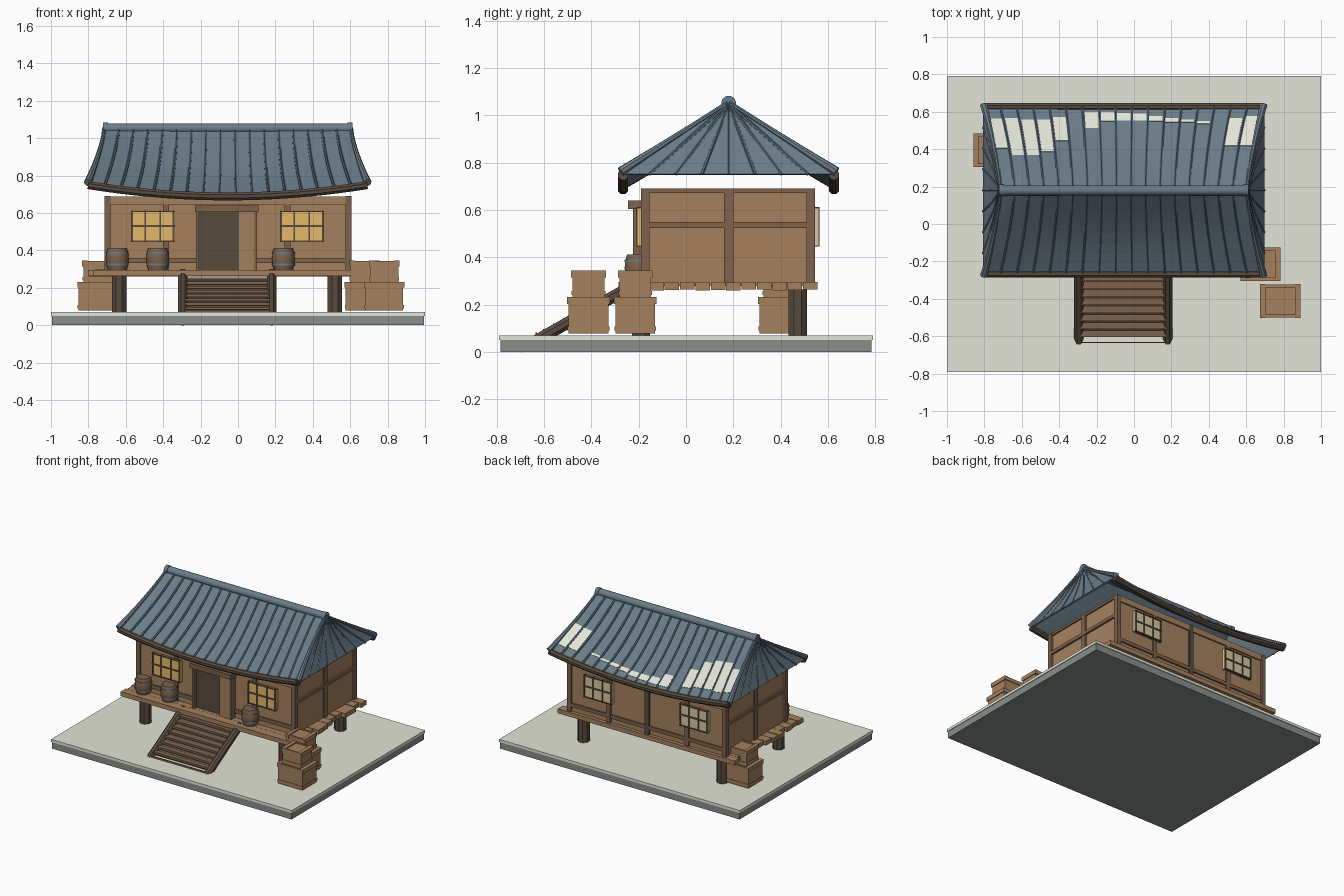
import bpy, bmesh, math, random
from mathutils import Vector

random.seed(4)
if "Cube" in bpy.data.objects:
    bpy.data.objects.remove(bpy.data.objects["Cube"])


def material(name, r, g, b):
    lin = [((c / 255 + 0.055) / 1.055) ** 2.4 for c in (r, g, b)]
    m = bpy.data.materials.new(name)
    m.use_nodes = True
    m.diffuse_color = (*lin, 1)
    m.node_tree.nodes["Principled BSDF"].inputs["Base Color"].default_value = (*lin, 1)
    return m


WOOD = material("light wood", 165, 129, 95)
BEAM = material("beam wood", 126, 98, 75)
DARK = material("dark wood", 88, 75, 63)
SLATE = material("roof slate", 106, 124, 136)
RIB = material("rib slate", 88, 104, 115)
GROUND = material("pale ground", 226, 228, 215)
STONE = material("grey stone", 137, 143, 139)
GLOW = material("lit window", 226, 184, 106)
PAPER = material("beige paper", 218, 200, 158)

CX, CY = -0.055, 0.18            # house centre
RIDGE_Z, DROP, SPREAD = 1.05, 0.3, 0.45


def finish(name, bm, mat, smooth=False):
    bmesh.ops.recalc_face_normals(bm, faces=bm.faces)
    me = bpy.data.meshes.new(name)
    bm.to_mesh(me)
    bm.free()
    me.materials.append(mat)
    ob = bpy.data.objects.new(name, me)
    bpy.context.collection.objects.link(ob)
    if smooth:
        bpy.ops.object.select_all(action='DESELECT')
        ob.select_set(True)
        bpy.context.view_layer.objects.active = ob
        bpy.ops.object.shade_smooth_by_angle(angle=math.radians(40))
    return ob


def box(name, x0, x1, y0, y1, z0, z1, mat):
    bm = bmesh.new()
    bmesh.ops.create_cube(bm, size=1)
    for v in bm.verts:
        v.co = ((x0 + x1) / 2 + v.co.x * (x1 - x0), (y0 + y1) / 2 + v.co.y * (y1 - y0),
                (z0 + z1) / 2 + v.co.z * (z1 - z0))
    finish(name, bm, mat)


def tube(name, pts, radii, mat, sides=6, smooth=False):
    """Sweep a round section along points, with a radius for each or one for all."""
    pts = [Vector(p) for p in pts]
    if not isinstance(radii, (list, tuple)):
        radii = [radii] * len(pts)
    bm, rings = bmesh.new(), []
    for i, p in enumerate(pts):
        t = (pts[min(i + 1, len(pts) - 1)] - pts[max(i - 1, 0)]).normalized()
        a = t.cross(Vector((0, 0, 1)) if abs(t.z) < 0.95 else Vector((1, 0, 0))).normalized()
        b = t.cross(a)
        angles = [2 * math.pi * (k + 0.5) / sides for k in range(sides)]
        rings.append([bm.verts.new(p + radii[i] * (a * math.cos(q) + b * math.sin(q))) for q in angles])
    for r0, r1 in zip(rings, rings[1:]):
        for k in range(sides):
            bm.faces.new((r0[k], r0[k - 1], r1[k - 1], r1[k]))
    bm.faces.new(rings[0])
    bm.faces.new(rings[-1])
    finish(name, bm, mat, smooth)


def sheet(name, fn, u0, u1, t0, t1, nu, nt, thick, mat):
    """Thin shell over a surface function of u and t."""
    bm = bmesh.new()
    g = [[bm.verts.new(fn(u0 + (u1 - u0) * i / nu, t0 + (t1 - t0) * j / nt))
          for j in range(nt + 1)] for i in range(nu + 1)]
    for i in range(nu):
        for j in range(nt):
            bm.faces.new((g[i][j], g[i + 1][j], g[i + 1][j + 1], g[i][j + 1]))
    bmesh.ops.remove_doubles(bm, verts=bm.verts, dist=0.0005)
    mod = finish(name, bm, mat).modifiers.new("thickness", 'SOLIDIFY')
    mod.thickness, mod.offset = thick, 0


# Ground slab
box("ground_base", -0.995, 0.995, -0.785, 0.785, 0, 0.055, STONE)
box("ground_top", -1, 1, -0.79, 0.79, 0.05, 0.07, GROUND)

# Stilts and deck planks
for x in (-0.635, 0.518):
    for y in (-0.19, 0.473):
        tube("stilt", [(x, y, 0.07), (x, y, 0.265)], 0.042, DARK, 8)
for i in range(13):
    y = -0.285 + i * 0.065
    jx, jz = (random.uniform(-0.02, 0.03), random.uniform(-0.002, 0.002)) if i else (0, 0)
    box("deck_plank", -0.775 - jx, 0.66 + jx, y, y + 0.061, 0.262 + jz, 0.295 + jz, WOOD)

# Walls and timber frame
X0, X1, Y0, Y1, TOP = -0.713, 0.606, -0.19, 0.545, 0.69
box("walls", X0 + 0.014, X1 - 0.014, Y0 + 0.014, Y1 - 0.014, 0.28, TOP - 0.003, WOOD)
for x in (X0, X1 - 0.032):
    for y in (Y0, Y1 - 0.035):
        box("corner_post", x, x + 0.032, y, y + 0.035, 0.28, TOP, BEAM)
for x in (X0 + 0.004, X1 - 0.02):
    box("side_post", x, x + 0.016, CY - 0.02, CY + 0.02, 0.28, TOP, BEAM)
    box("side_rail", x - 0.004, x + 0.02, Y0 + 0.01, Y1 - 0.01, 0.525, 0.55, BEAM)
    box("side_top_beam", x, x + 0.016, Y0 + 0.01, Y1 - 0.01, 0.672, TOP, BEAM)
for y in (Y0 + 0.003, Y1 - 0.018):
    box("wall_top_beam", X0 + 0.01, X1 - 0.01, y, y + 0.015, 0.645, TOP - 0.001, WOOD)
    box("wall_low_rail", X0 + 0.01, X1 - 0.01, y, y + 0.015, 0.333, 0.36, BEAM)
    for x in (-0.385, 0.265):
        box("wall_post", x - 0.016, x + 0.016, y - 0.001, y + 0.016, 0.28, 0.645, BEAM)
box("back_middle_post", CX - 0.018, CX + 0.018, Y1 - 0.02, Y1, 0.28, TOP, DARK)

# Windows with lattice bars, front and back
for y, s, pane in ((Y0, -1, GLOW), (Y1, 1, PAPER)):
    for x in (-0.455, 0.342):
        a, b = sorted((y - s * 0.01, y + s * 0.014))
        box("window_pane", x - 0.118, x + 0.118, a, b, 0.45, 0.607, pane)
        a, b = sorted((y, y + s * 0.02))
        for dx in (-0.11, -0.04, 0.04, 0.11):
            box("window_bar", x + dx - 0.004, x + dx + 0.004, a, b, 0.445, 0.612, DARK)
        for z, half in ((0.45, 0.003), (0.53, 0.005), (0.607, 0.003)):
            box("window_cross_bar", x - 0.117, x + 0.117, a, b, z - half, z + half, DARK)

# Doorway
box("door_opening", -0.21, 0.0, Y0 - 0.006, Y0 + 0.03, 0.295, 0.605, DARK)
box("sliding_door", 0.0, 0.085, Y0 - 0.03, Y0 + 0.03, 0.295, 0.605, WOOD)
for x in (-0.225, 0.085):
    box("door_jamb", x, x + 0.016, Y0 - 0.035, Y0 + 0.03, 0.295, 0.605, BEAM)
box("door_lintel", -0.23, 0.11, Y0 - 0.055, Y0 + 0.03, 0.605, 0.64, BEAM)

# Stairs
for x in (-0.295, 0.18):
    tube("stair_rail", [(x, -0.7, 0.008), (x, -0.66, 0.032), (x, -0.285, 0.247), (x, -0.225, 0.282)],
         [0.012, 0.027, 0.027, 0.024], DARK, 8)
sheet("stair_backing", lambda u, t: (u, -0.59 + 0.31 * t, 0.072 + 0.165 * t),
      -0.28, 0.165, 0, 1, 1, 1, 0.01, DARK)
for i in range(8):
    y, z = -0.605 + i * 0.043, 0.083 + i * 0.0225
    box("stair_tread", -0.285, 0.17, y, y + 0.036, z, z + 0.015, BEAM)
box("stair_foot_board", -0.285, 0.17, -0.637, -0.63, 0.07, 0.082, BEAM)


# Roof surfaces
def half_length(t):
    return 0.66 + 0.088 * t ** 1.4


def slope(s, lift=0.0):
    def fn(u, t):
        sag = (1 - u * u) * (0.06 * t + 0.035 * math.sin(math.pi * t))
        return (CX + u * half_length(t), CY + s * (SPREAD * t + lift * 0.5), RIDGE_Z - DROP * t - sag + lift)
    return fn


def hip(s, lift=0.0):
    return lambda v, t: (CX + s * (half_length(t) + lift), CY + v * SPREAD * t, RIDGE_Z - DROP * t + lift * 0.3)


steps = [i / 8 for i in range(9)]
columns = 17
for s in (-1, 1):
    sheet("roof_slope", slope(s), -1, 1, 0, 1, 34, 8, 0.012, SLATE)
    sheet("roof_hip", hip(s), -1, 1, 0, 1, 8, 8, 0.012, SLATE)
    for k in range(1, columns):
        u = -1 + 2 * k / columns
        tube("roof_rib", [slope(s, 0.006)(u, t) for t in steps], 0.008, RIB)
    for v in (-0.75, -0.5, -0.25, 0, 0.25, 0.5, 0.75):
        tube("hip_rib", [hip(s, 0.003)(v, t) for t in steps], 0.008, RIB)
    for u in (-1, 1):
        path = [slope(s, 0.004 + 0.008 * t)(u, t) for t in steps]
        tube("corner_ridge", path, [0.01 + 0.011 * t ** 2 for t in steps], SLATE, 8)
    eave = [Vector(slope(s)(-1 + i / 10, 0.99)) - Vector((0, 0, 0.004)) for i in range(21)]
    tube("eave_beam", eave, 0.023, DARK, 8)

# Ridge pole with end collars
for name, x0, x1, r in (("ridge_pole", -0.655, 0.655, 0.027), ("left_ridge_collar", 0.64, 0.667, 0.031),
                        ("right_ridge_collar", -0.667, -0.64, 0.031)):
    tube(name, [(CX + x0, CY, RIDGE_Z + 0.002), (CX + x1, CY, RIDGE_Z + 0.002)], r, SLATE, 16, True)

# Bare patches between the ribs of the back slope: column, upper and lower limit
patches = ((0, .49, .84), (1, .41, .85), (2, .41, .83), (3, .45, .83), (4, .58, .86), (6, .73, .92),
           (7, .81, .92), (8, .82, .91), (9, .82, .9), (10, .81, .87), (11, .8, .85), (12, .8, .83),
           (13, .78, .81), (15, .52, .85), (16, .52, .87))
for k, t0, t1 in patches:
    u = -1 + 2 * k / columns
    sheet("bare_patch", slope(1, 0.009), u + 0.01, u + 2 / columns - 0.01, t0, t1, 2, 4, 0.003, GROUND)

# Barrels on the porch
for x in (-0.645, -0.43, 0.243):
    at = lambda z: (x, -0.2, 0.295 + z)
    tube("barrel", [at(0), at(0.03), at(0.06), at(0.09), at(0.118)],
         [0.05, 0.058, 0.061, 0.058, 0.05], BEAM, 14, True)
    for z in (0.025, 0.085):
        tube("barrel_hoop", [at(z), at(z + 0.01)], 0.0605, SLATE, 14, True)


# Stacked crates
def crate(cx, cy, w, d, z0, z1):
    box("crate", cx - w + 0.006, cx + w - 0.006, cy - d + 0.006, cy + d - 0.006, z0, z1 - 0.008, WOOD)
    box("crate_band", cx - w + 0.002, cx + w - 0.002, cy - d + 0.002, cy + d - 0.002, z0 + 0.012, z0 + 0.03, WOOD)
    for s in (-1, 1):
        x = cx + s * (w - 0.014)
        box("crate_end_batten", x - 0.014, x + 0.014, cy - d, cy + d, z1 - 0.03, z1, WOOD)
        y = cy + s * (d - 0.008)
        box("crate_side_batten", cx - w, cx + w, y - 0.007, y + 0.007, z1 - 0.028, z1 - 0.002, WOOD)


for cx, cy in ((0.782, -0.412), (0.676, -0.215), (-0.752, 0.395)):
    crate(cx, cy, 0.107, 0.09, 0.078, 0.232)
    crate(cx, cy, 0.081, 0.073, 0.228, 0.345)
